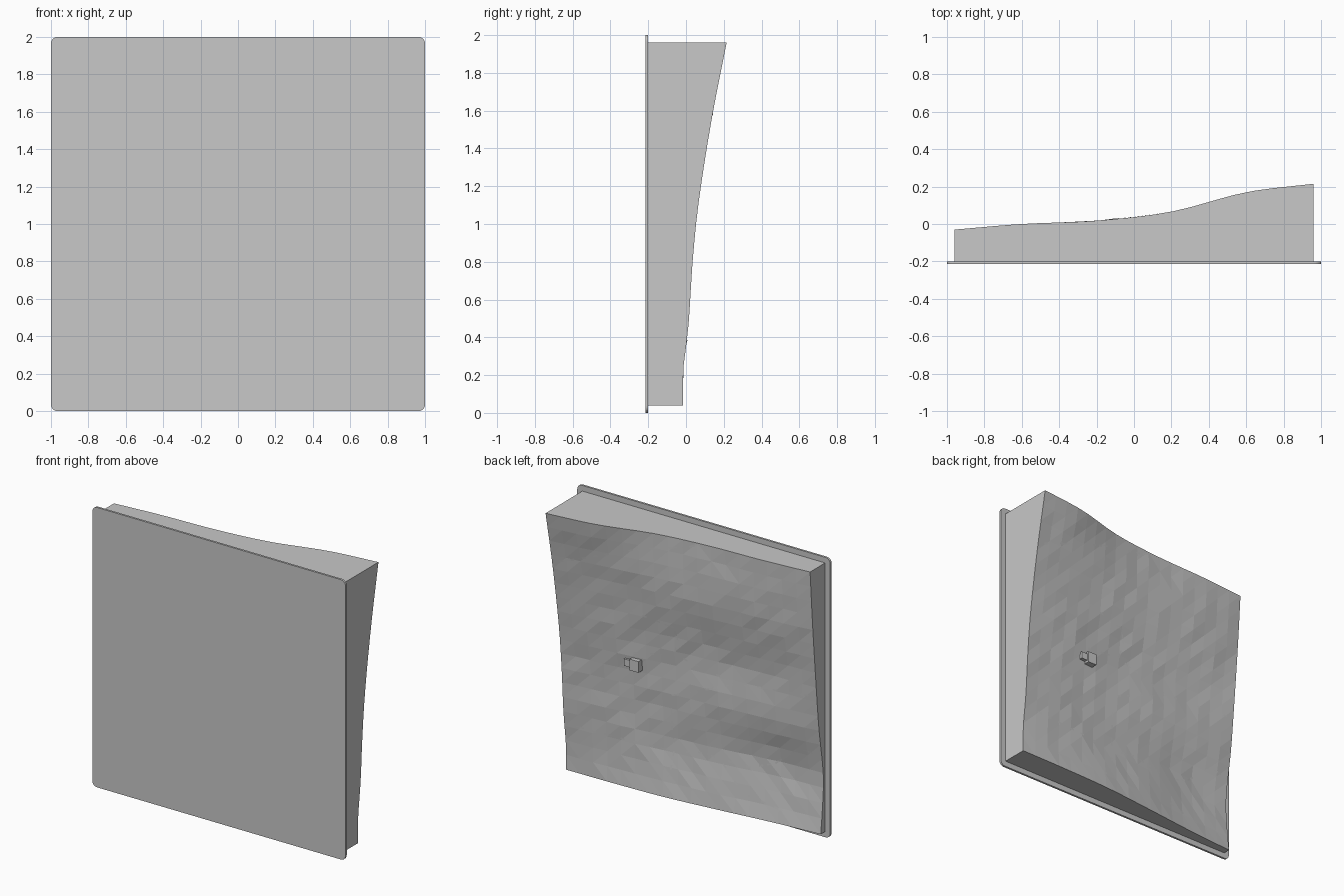
import bpy
import bmesh
import random
from mathutils import Vector
from mathutils.bvhtree import BVHTree

random.seed(4)
cube = bpy.data.objects.get("Cube")
if cube:
    bpy.data.objects.remove(cube, do_unlink=True)

grey = bpy.data.materials.new("plain_grey")
grey.use_nodes = True
colour = (0.58, 0.58, 0.58, 1)
grey.diffuse_color = colour
grey.node_tree.nodes["Principled BSDF"].inputs["Base Color"].default_value = colour

HALF = 0.96       # half width of the relief
BACK = -0.2       # where the relief meets the plate
CELLS = 18


def finish(bm, name):
    mesh = bpy.data.meshes.new(name)
    bm.to_mesh(mesh)
    bm.free()
    mesh.materials.append(grey)
    obj = bpy.data.objects.new(name, mesh)
    bpy.context.collection.objects.link(obj)
    return obj


def add_box(bm, centre, size):
    verts = bmesh.ops.create_cube(bm, size=1)["verts"]
    for v in verts:
        v.co = Vector(c + a * s for c, a, s in zip(centre, v.co, size))


# Coarse relief heights, bottom row to top row, each from -x to +x
row_z = (0.04, 0.22, 0.45, 0.8, 1.1, 1.55, 1.96)
col_x = (-0.96, -0.6, -0.2, 0.2, 0.6, 0.96)
heights = (
    (-.15, -.12, -.075, -.035, -.02, -.015),
    (-.17, -.14, -.09, -.05, -.025, -.015),
    (-.18, -.16, -.1, -.06, -.015, .012),
    (-.13, -.09, -.06, -.035, .0, .035),
    (-.1, -.09, -.06, -.02, .035, .065),
    (-.06, -.02, .01, .045, .09, .135),
    (-.03, .0, .018, .066, .17, .215),
)


def smooth_curve(keys, values, t):
    """Cubic interpolation through values placed at keys."""
    last = len(keys) - 1
    i = 0
    while i < last - 1 and t > keys[i + 1]:
        i += 1

    def slope(k):
        a, b = max(k - 1, 0), min(k + 1, last)
        return (values[b] - values[a]) / (keys[b] - keys[a])

    span = keys[i + 1] - keys[i]
    u = (t - keys[i]) / span
    ease = u * u * (3 - 2 * u)
    return (values[i] * (1 - ease) + values[i + 1] * ease
            + span * u * (1 - u) * ((1 - u) * slope(i) - u * slope(i + 1)))


def relief(x, z):
    return smooth_curve(row_z, [smooth_curve(col_x, row, x) for row in heights], z)


# Backing plate with rounded corners
bm = bmesh.new()
add_box(bm, (0, -0.2075, 1), (2, 0.015, 2))
corners = [e for e in bm.edges
           if abs(e.verts[0].co.y - e.verts[1].co.y) > 0.01]
bmesh.ops.bevel(bm, geom=corners, offset=0.035, segments=5, profile=0.5,
                affect='EDGES')
finish(bm, "backing_plate")

# Faceted landscape relief, slightly uneven inside, with straight side walls
bm = bmesh.new()
bmesh.ops.create_grid(bm, x_segments=CELLS, y_segments=CELLS, size=HALF)
for v in bm.verts:
    x, z = v.co.x, v.co.y + 1
    uneven = 0 if v.is_boundary else random.uniform(-.004, .004)
    v.co = (x, relief(x, z) + uneven, z)
bmesh.ops.triangulate(bm, faces=bm.faces[:])
surface = BVHTree.FromBMesh(bm)
rim = [e for e in bm.edges if e.is_boundary]
walls = bmesh.ops.extrude_edge_only(bm, edges=rim)["geom"]
for v in walls:
    if isinstance(v, bmesh.types.BMVert):
        v.co.y = BACK
bmesh.ops.holes_fill(bm, edges=[e for e in bm.edges if e.is_boundary], sides=0)
bmesh.ops.recalc_face_normals(bm, faces=bm.faces[:])
finish(bm, "landscape_relief")


def on_surface(x, z, lift):
    limit = HALF - 0.002
    x = max(-limit, min(limit, x))
    z = max(1 - limit, min(1 + limit, z))
    hit = surface.ray_cast(Vector((x, 1, z)), Vector((0, -1, 0)))[0]
    return hit + Vector((0, lift, 0))


def path_strip(name, points, width=0.012):
    """Thin ribbon draped over the relief along (x, z) points."""
    samples = []
    for a, b in zip(points, points[1:]):
        a, b = Vector(a), Vector(b)
        steps = max(1, int((b - a).length / 0.03))
        samples += [a.lerp(b, k / steps) for k in range(steps)]
    samples.append(Vector(points[-1]))
    bm = bmesh.new()
    pairs = []
    for i, p in enumerate(samples):
        run = samples[min(i + 1, len(samples) - 1)] - samples[max(i - 1, 0)]
        side = Vector((-run.y, run.x)).normalized() * width / 2
        pairs.append([bm.verts.new(on_surface(q.x, q.y, 0.003))
                      for q in (p - side, p + side)])
    for (a, b), (c, d) in zip(pairs, pairs[1:]):
        face = bm.faces.new((a, b, d, c))
        face.normal_update()
        if face.normal.y < 0:
            face.normal_flip()
    finish(bm, name)


# Tracks and banks across the landscape
path_strip("lower_track", [(.96, .38), (.14, .37), (-.07, .41), (-.42, .38),
                           (-.6, .45), (-.79, .61), (-.96, .6)])
path_strip("middle_track", [(.31, .04), (.16, .21), (.14, .37), (.15, .62),
                            (.14, .78), (-.35, .98)])
path_strip("house_track", [(.41, 1.03), (.11, 1.08), (-.35, .98), (-.96, 1.04)])
path_strip("valley_bank", [(.45, 1.35), (.1, 1.29), (.08, 1.2), (.11, 1.08)])
path_strip("upper_track", [(.96, 1.58), (.33, 1.82), (-.05, 1.92), (-.13, 1.96)])
path_strip("hollow_bank", [(-.2, .39), (-.38, .19), (-.7, .13)])

# Small house with a side annex, sunk into the slope
bm = bmesh.new()
ground = on_surface(.41, .95, 0).y
add_box(bm, (.39, ground, .95), (.07, .07, .08))
add_box(bm, (.45, ground, .95), (.05, .05, .05))
finish(bm, "house")
